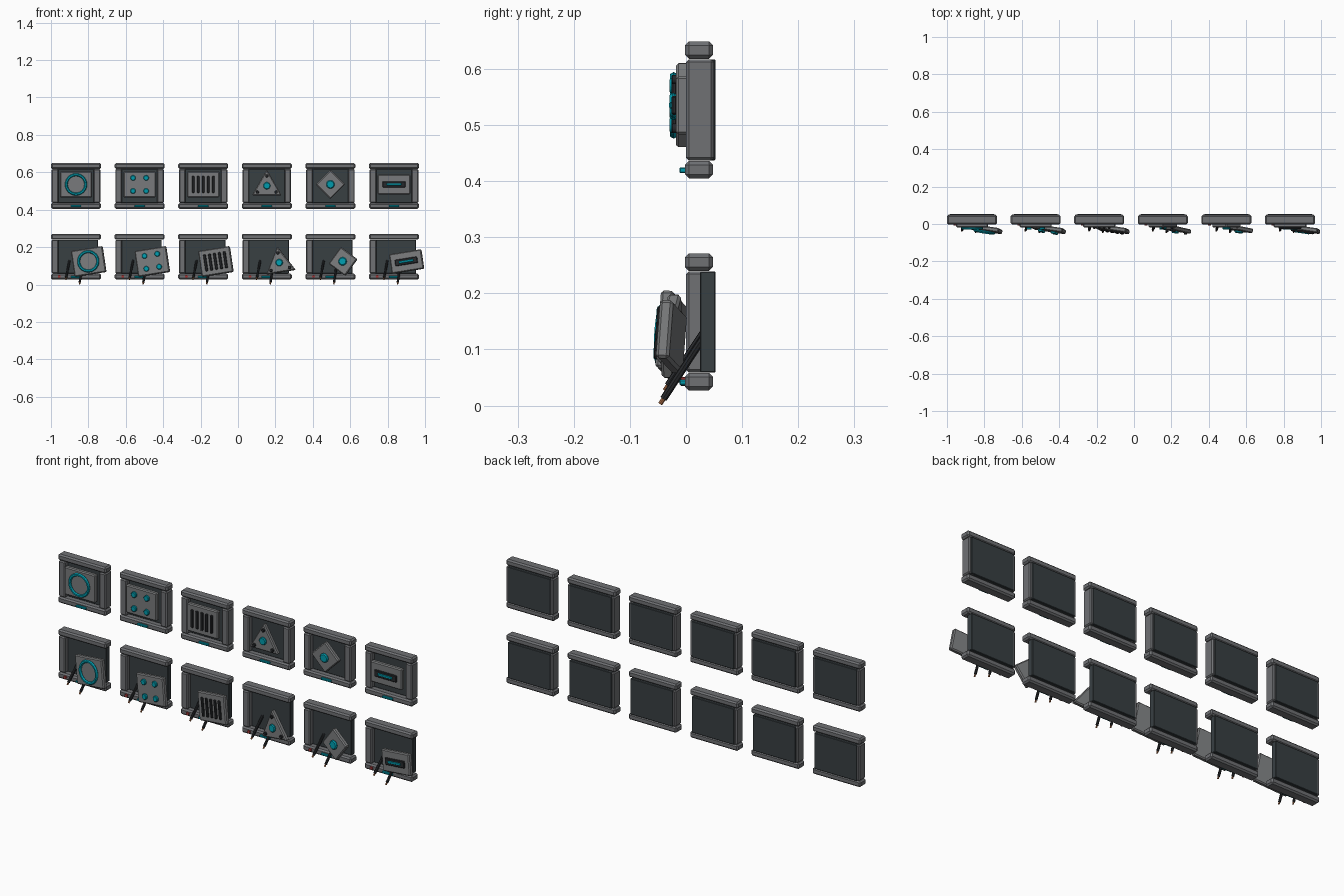
import bpy, bmesh
from math import radians, cos, sin, pi
from mathutils import Matrix, Vector

if "Cube" in bpy.data.objects:
    bpy.data.objects.remove(bpy.data.objects["Cube"])


def material(name, rgb):
    m = bpy.data.materials.new(name)
    m.diffuse_color = (*rgb, 1)
    m.use_nodes = True
    m.node_tree.nodes["Principled BSDF"].inputs["Base Color"].default_value = m.diffuse_color
    return m


GREY = material("frame_grey", (0.16, 0.165, 0.175))
PLATE = material("plate_grey", (0.19, 0.195, 0.2))
DARK = material("dark_panel", (0.04, 0.05, 0.055))
BLACK = material("black_rubber", (0.02, 0.022, 0.025))
TEAL = material("teal_light", (0.0, 0.33, 0.42))
RED = material("red_light", (0.35, 0.04, 0.04))
COPPER = material("copper", (0.4, 0.15, 0.06))


def finish(name, bm, mat, matrix, bevel=0):
    bmesh.ops.recalc_face_normals(bm, faces=bm.faces)
    me = bpy.data.meshes.new(name)
    bm.to_mesh(me)
    bm.free()
    me.materials.append(mat)
    ob = bpy.data.objects.new(name, me)
    bpy.context.collection.objects.link(ob)
    ob.matrix_world = matrix
    if bevel:
        mod = ob.modifiers.new("bevel", "BEVEL")
        mod.width, mod.segments = bevel, 1
    return ob


def prism(name, outline, y0, y1, mat, matrix, bevel=0):
    """Extrude an xz outline from y0 (front) to y1 (back)."""
    bm = bmesh.new()
    face = bm.faces.new([bm.verts.new((x, y0, z)) for x, z in outline])
    ext = bmesh.ops.extrude_face_region(bm, geom=[face])
    verts = [v for v in ext["geom"] if isinstance(v, bmesh.types.BMVert)]
    bmesh.ops.translate(bm, verts=verts, vec=(0, y1 - y0, 0))
    return finish(name, bm, mat, matrix, bevel)


def rect(w, h, x=0, z=0):
    return [(x + a * w / 2, z + b * h / 2) for a, b in ((-1, -1), (1, -1), (1, 1), (-1, 1))]


def ngon(n, r, x=0, z=0, turn=0.0):
    return [(x + r * cos(turn + 2 * pi * i / n), z + r * sin(turn + 2 * pi * i / n)) for i in range(n)]


def ring(name, R, r, y, mat, matrix, n=24, m=6):
    bm = bmesh.new()
    loops = [[bm.verts.new(((R + r * cos(2 * pi * j / m)) * cos(2 * pi * i / n),
                            y + r * sin(2 * pi * j / m),
                            (R + r * cos(2 * pi * j / m)) * sin(2 * pi * i / n)))
              for j in range(m)] for i in range(n)]
    for i in range(n):
        a, b = loops[i], loops[(i + 1) % n]
        for j in range(m):
            k = (j + 1) % m
            bm.faces.new((a[j], b[j], b[k], a[k]))
    return finish(name, bm, mat, matrix)


def rod(name, a, b, r, mat, matrix):
    a, b = Vector(a), Vector(b)
    d = b - a
    bm = bmesh.new()
    bmesh.ops.create_cone(bm, cap_ends=True, segments=8, radius1=r, radius2=r, depth=d.length)
    local = Matrix.Translation((a + b) / 2) @ d.to_track_quat('Z', 'Y').to_matrix().to_4x4()
    return finish(name, bm, mat, matrix @ local)


def frame(M, broken):
    # wall housing: back panel, two rails and side posts
    prism("back_panel", rect(0.236, 0.18), 0.025, 0.053, DARK, M, 0.002)
    for z, part in ((0.1065, "top_rail"), (-0.1065, "bottom_rail")):
        prism(part, rect(0.267, 0.031, 0, z), -0.002, 0.048, GREY, M, 0.007)
    prism("left_post", rect(0.036, 0.18, -0.112), 0.0, 0.05, GREY, M, 0.005)
    if not broken:
        prism("right_post", rect(0.036, 0.18, 0.112), 0.0, 0.05, GREY, M, 0.005)
    # status lights
    prism("status_bar", rect(0.055, 0.01, 0, -0.108), -0.012, 0.002, TEAL, M, 0.002)
    if broken:
        prism("warning_light", ngon(8, 0.008, -0.09, -0.106), -0.009, 0.002, RED, M)
        # torn cables with bare copper tips
        for a, b in (((-0.035, 0.03, -0.02), (-0.053, -0.032, -0.113)),
                     ((0.035, 0.03, -0.03), (0.02, -0.04, -0.137))):
            tip = Vector(b) + (Vector(b) - Vector(a)).normalized() * 0.011
            rod("cable", a, b, 0.0065, BLACK, M)
            rod("copper_tip", b, tip, 0.004, COPPER, M)


def cover(kind, P):
    f, b = -0.012, 0.012      # front and back of the cover plate
    out = f - 0.011           # front of raised details
    if kind == 3:
        shape = ngon(3, 0.092, 0, -0.012, pi / 2)
    elif kind == 4:
        shape = ngon(4, 0.078)
    else:
        shape = rect(0.175, 0.105) if kind == 5 else rect(0.172, 0.14)
    prism("cover_plate", shape, f, b, PLATE, P, 0.005)
    if kind == 0:
        ring("glow_ring", 0.052, 0.0075, f - 0.004, TEAL, P)
    elif kind == 1:
        for x in (-0.035, 0.035):
            for z in (-0.035, 0.035):
                prism("round_button", ngon(10, 0.015, x, z), out, f + 0.002, TEAL, P, 0.003)
    elif kind == 2:
        for i in range(-2, 3):
            prism("vent_slat", rect(0.014, 0.09, i * 0.027), out + 0.003, f + 0.002, BLACK, P, 0.003)
    elif kind == 3:
        prism("core_light", ngon(10, 0.02, 0, -0.007), out, f + 0.002, TEAL, P, 0.004)
        for x, z in ngon(3, 0.058, 0, -0.012, pi / 2):
            prism("corner_bolt", ngon(8, 0.009, x, z), out + 0.003, f + 0.002, BLACK, P, 0.002)
    elif kind == 4:
        prism("core_light", ngon(8, 0.024), out, f + 0.002, TEAL, P, 0.005)
    else:
        prism("slot_block", rect(0.122, 0.034), out + 0.003, f + 0.002, BLACK, P, 0.003)
        prism("slot_light", rect(0.078, 0.012), out - 0.001, f, TEAL, P, 0.002)


# six designs: intact row above, broken row below with the cover hanging loose
loose = (Matrix.Translation((0.068, -0.026, -0.026)) @ Matrix.Rotation(radians(-9), 4, 'Z')
         @ Matrix.Rotation(radians(-3), 4, 'X') @ Matrix.Rotation(radians(-9), 4, 'Y'))
fixed = Matrix.Translation((0, -0.006, 0.008))
for kind in range(6):
    x = -0.866 + 0.34 * kind
    for z, broken in ((0.527, False), (0.149, True)):
        M = Matrix.Translation((x, 0, z))
        frame(M, broken)
        cover(kind, M @ (loose if broken else fixed))
